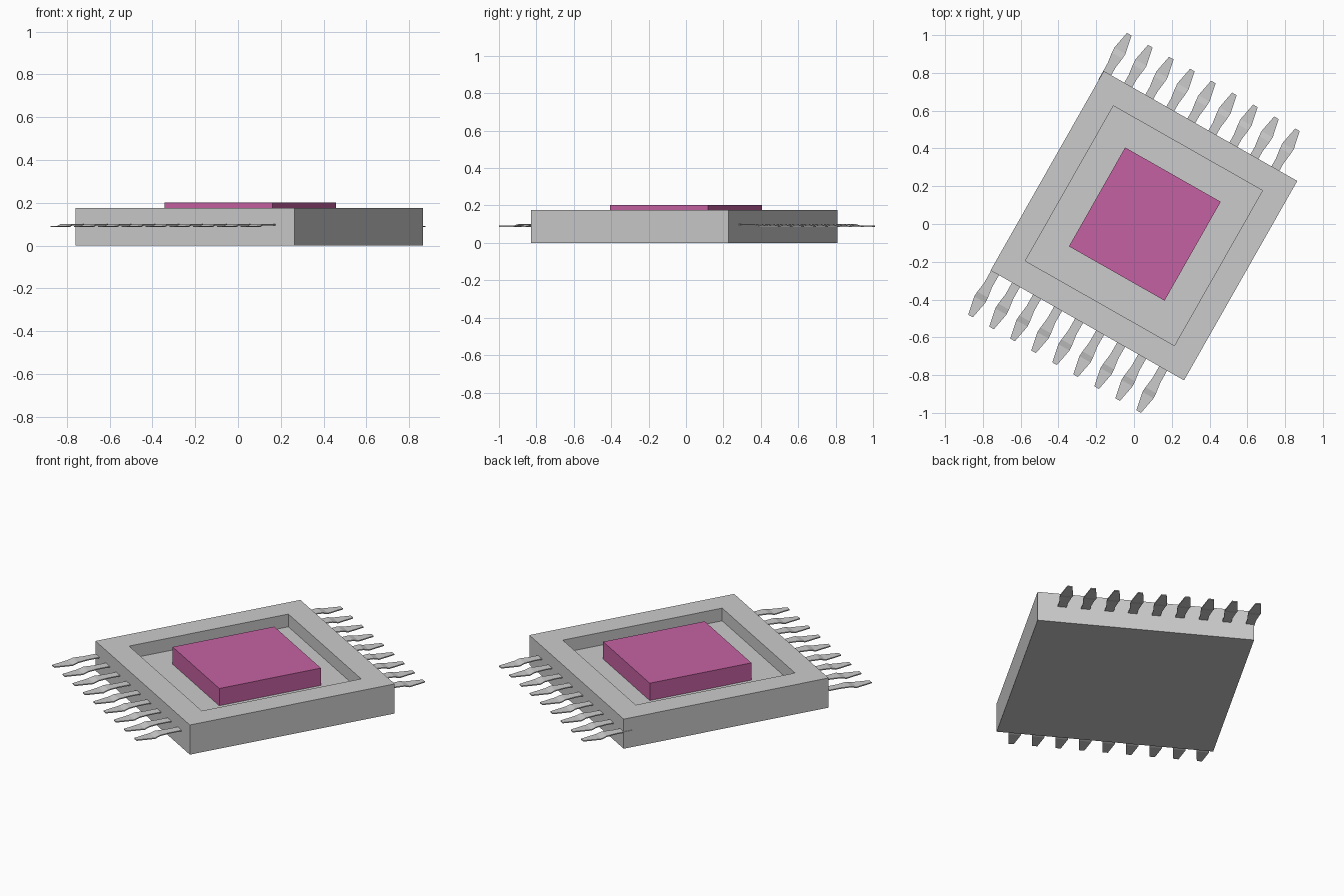
import bpy, bmesh, math
from mathutils import Matrix

if "Cube" in bpy.data.objects:
    bpy.data.objects.remove(bpy.data.objects["Cube"])

# Everything is built square, then turned and shifted into place
PLACE = Matrix.Translation((0.0525, -0.009, 0)) @ Matrix.Rotation(math.radians(-29.6), 4, 'Z')
FLOOR_Z = 0.10


def finish(bm, name, mat=None):
    bmesh.ops.recalc_face_normals(bm, faces=bm.faces)
    me = bpy.data.meshes.new(name)
    bm.to_mesh(me)
    bm.free()
    ob = bpy.data.objects.new(name, me)
    ob.matrix_world = PLACE
    bpy.context.collection.objects.link(ob)
    if mat:
        me.materials.append(mat)
    return ob


def box(sx, sy, z0, z1):
    bm = bmesh.new()
    bmesh.ops.create_cube(bm, size=1, matrix=Matrix.Translation((0, 0, (z0 + z1) / 2))
                          @ Matrix.Diagonal((sx, sy, z1 - z0, 1)))
    return bm


# Package body with a recessed pocket in the top
bm = box(1.178, 1.214, 0, 0.175)
top = max(bm.faces, key=lambda f: f.calc_center_median().z)
bmesh.ops.inset_region(bm, faces=[top], thickness=0.191)
pocket = bmesh.ops.extrude_discrete_faces(bm, faces=[top])['faces'][0]
bmesh.ops.translate(bm, verts=pocket.verts, vec=(0, 0, FLOOR_Z - 0.175))
finish(bm, "package_body")

# Coloured die standing in the pocket
pink = bpy.data.materials.new("die_pink")
pink.diffuse_color = (0.56, 0.12, 0.36, 1)
pink.use_nodes = True
pink.node_tree.nodes["Principled BSDF"].inputs["Base Color"].default_value = pink.diffuse_color
bm = box(0.582, 0.602, FLOOR_Z, 0.202)
bmesh.ops.translate(bm, verts=bm.verts, vec=(0, 0.01, 0))
finish(bm, "die", pink)

# Pin cross-sections: distance back from tip, half width, underside height
SECTIONS = [(0, 0.014, 0.086), (0.10, 0.034, 0.086), (0.13, 0.032, 0.095),
            (0.19, 0.024, 0.095), (0.29, 0.024, 0.095)]
THICK = 0.006


def pin(bm, x, tip, side):
    rings = []
    for d, w, z in SECTIONS:
        y = side * (tip - d)
        rings.append([bm.verts.new((x + sx * w, y, z + dz))
                      for sx, dz in ((-1, 0), (1, 0), (1, THICK), (-1, THICK))])
    for a, b in zip(rings, rings[1:]):
        for i in range(4):
            j = (i + 1) % 4
            bm.faces.new((a[i], a[j], b[j], b[i]))
    bm.faces.new(rings[0])
    bm.faces.new(rings[-1])


# Nine pins on each of two opposite edges
for name, side, tip, start in (("back_pins", 1, 0.843, -0.568), ("front_pins", -1, 0.869, -0.562)):
    bm = bmesh.new()
    for i in range(9):
        pin(bm, start + i * 0.128, tip, side)
    finish(bm, name)
